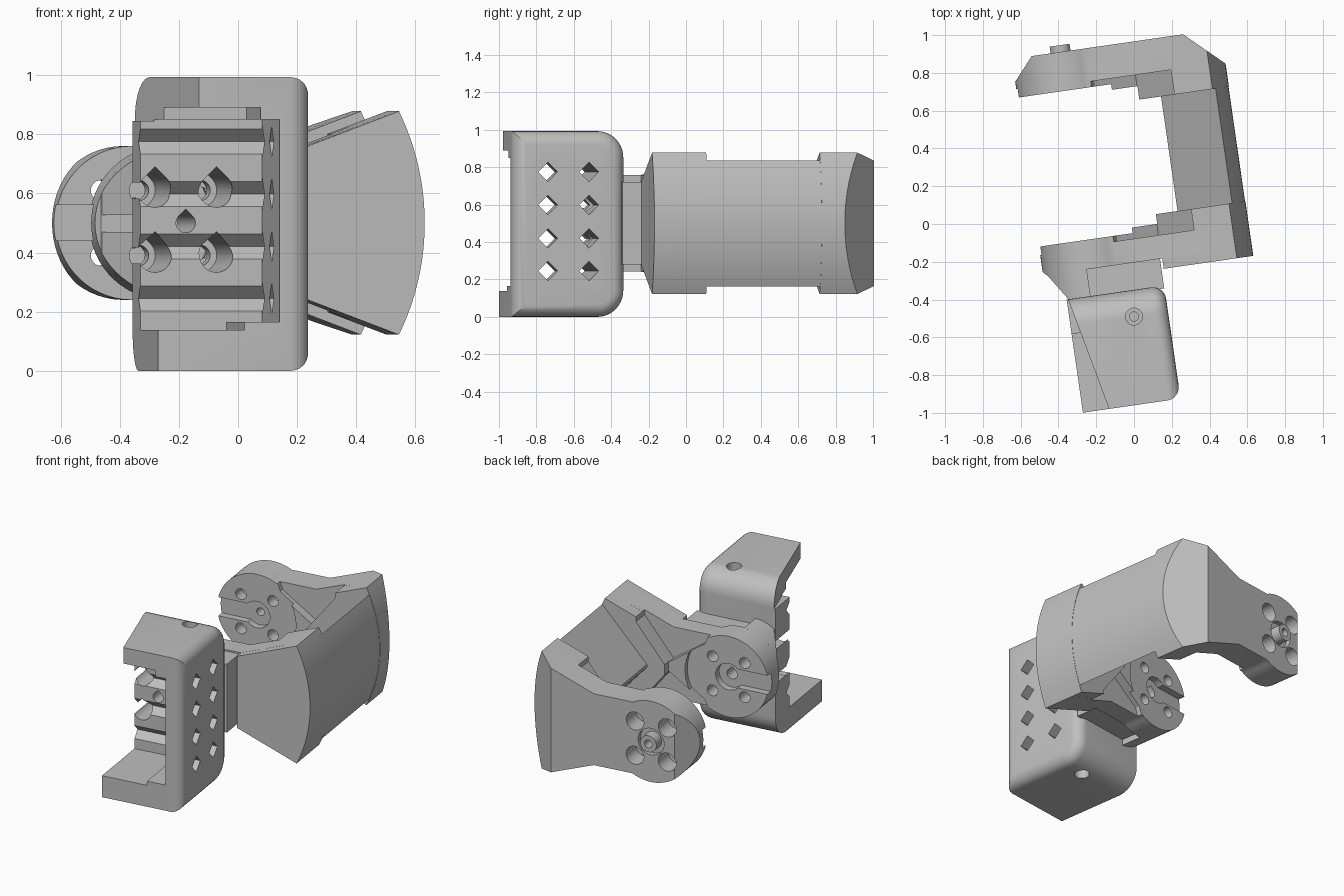
import bpy, bmesh
from math import sin, cos, radians, sqrt

if "Cube" in bpy.data.objects:
    bpy.data.objects.remove(bpy.data.objects["Cube"])

grey = bpy.data.materials.new("mid grey")
grey.use_nodes = True
tone = (0.52, 0.52, 0.52, 1)
grey.diffuse_color = tone
grey.node_tree.nodes["Principled BSDF"].inputs["Base Color"].default_value = tone

TURN = radians(8.2)   # the whole bracket is yawed
HUB = -0.255          # pivot axis of both arms
MID = 0.5             # mid height


def place(p, h, axis):
    return {"u": (h, p[0], p[1]), "v": (p[0], h, p[1]), "z": (p[0], p[1], h)}[axis]


def prism(name, pts, axis, lo, hi):
    """Extrude a closed profile along one axis."""
    bm = bmesh.new()
    a = [bm.verts.new(place(p, lo, axis)) for p in pts]
    b = [bm.verts.new(place(p, hi, axis)) for p in pts]
    bm.faces.new(a)
    bm.faces.new(b)
    for i in range(len(pts)):
        j = (i + 1) % len(pts)
        bm.faces.new((a[i], a[j], b[j], b[i]))
    bmesh.ops.recalc_face_normals(bm, faces=bm.faces)
    mesh = bpy.data.meshes.new(name)
    bm.to_mesh(mesh)
    bm.free()
    mesh.materials.append(grey)
    obj = bpy.data.objects.new(name, mesh)
    bpy.context.collection.objects.link(obj)
    return obj


def rect(x0, x1, y0, y1):
    return [(x0, y0), (x1, y0), (x1, y1), (x0, y1)]


def arc(cx, cy, r, a0, a1, n):
    return [(cx + r * cos(radians(a0 + (a1 - a0) * i / n)),
             cy + r * sin(radians(a0 + (a1 - a0) * i / n))) for i in range(n + 1)]


def circle(cx, cy, r, n=32):
    return arc(cx, cy, r, 0, 360, n)[:-1]


def teardrop(cx, cy, r):
    return arc(cx, cy, r, 135, 405, 24) + [(cx, cy + r * sqrt(2))]


def combine(obj, other, op):
    mod = obj.modifiers.new("bool", "BOOLEAN")
    mod.operation, mod.solver, mod.object = op, "EXACT", other
    bpy.context.view_layer.objects.active = obj
    bpy.ops.object.modifier_apply(modifier=mod.name)
    bpy.data.objects.remove(other)


def cut(obj, *shape):
    combine(obj, prism("cutter", *shape), "DIFFERENCE")


def join(obj, *shape):
    combine(obj, prism("piece", *shape), "UNION")


# Side outlines shared by both arms
rim = arc(HUB, MID, 0.856, -26.2, 26.2, 24)
fan = [(0.122, 0.73), (0.122, 0.27)] + rim
paddle = arc(HUB, MID, 0.26, 62, 298, 40) + [(0.12, 0.27)] + rim + [(0.12, 0.73)]
rib = arc(HUB, MID, 0.27, -56, 56, 20) + [(0.13, 0.73), (0.13, 0.27)]
corners = [(HUB + su * 0.105, MID + sz * 0.11) for su in (-1, 1) for sz in (-1, 1)]


def arm(name, face, outer, lip, fan_outer):
    """Disc, neck and fan; face is the inner side, lip the raised fan side."""
    s = 1 if outer > face else -1
    obj = prism(name, paddle, "v", *sorted((face, outer)))
    join(obj, fan, "v", *sorted((lip, fan_outer)))
    join(obj, rib, "v", *sorted((face - s * 0.03, face + s * 0.02)))
    # triangular scoops above and below the rib, open at the arm's edges
    for m in (-1, 1):
        scoop = [(-0.1, 0.18), (-0.14, 0.28), (0.31, 0.38), (0.31, 0.27), (0.12, 0.03)]
        cut(obj, [(u, MID + m * z) for u, z in scoop], "v",
            *sorted((lip - s * 0.02, face + s * 0.03)))
    # keyed slot running out through the disc edge
    inner = sorted((face - s * 0.01, face + s * 0.045))
    cut(obj, rect(-0.6, HUB, 0.44, 0.56), "v", *inner)
    cut(obj, circle(HUB, MID, 0.085), "v", *inner)
    return obj


# Back arm with chamfered ends, countersunk holes and a pivot boss
back_arm = arm("back_arm", 0.75, 0.957, 0.648, 0.957)
cut(back_arm, [(-0.407, 0.96), (-0.517, 0.833), (-0.7, 0.833), (-0.7, 1.1), (-0.407, 1.1)],
    "z", -0.1, 1.1)
cut(back_arm, [(0.4, 0.957), (0.64, 0.735), (0.8, 0.735), (0.8, 1.1), (0.4, 1.1)], "z", -0.1, 1.1)
for c in corners:
    cut(back_arm, circle(*c, 0.035, 20), "v", 0.7, 1)
    cut(back_arm, circle(*c, 0.058, 24), "v", 0.83, 1)
cut(back_arm, circle(HUB, MID, 0.085), "v", 0.925, 1)
join(back_arm, circle(HUB, MID, 0.053), "v", 0.9, 0.993)
cut(back_arm, circle(HUB, MID, 0.025, 20), "v", 0.7, 1.1)

# Front arm
front_arm = arm("front_arm", -0.047, -0.202, 0.035, -0.257)
cut(front_arm, [(-0.49, -0.21), (-0.53, -0.165), (-0.7, -0.165), (-0.7, -0.21)], "z", -0.1, 1.1)

# Wedge-shaped outer wall between the arms
wall_rim = arc(HUB, MID, 0.854, -23.2, 23.2, 24)
wall = prism("outer_wall", [(0.238, 0.51), (0.238, 0.49)] + wall_rim, "v", 0.025, 0.66)

# Neck joining the front arm to the holder, with a bevelled half-disc gusset
neck = prism("neck", rect(-0.285, 0.11, 0.28, 0.72), "v", -0.36, -0.19)
join(neck, arc(HUB, MID, 0.26, 96, 264, 30), "v", -0.355, -0.195)
cut(neck, [(-0.494, -0.19), (-0.494, -0.202), (-0.403, -0.341), (-0.403, -0.4),
           (-0.7, -0.4), (-0.7, -0.19)], "z", -0.1, 1.1)
cut(neck, rect(-0.6, -0.36, 0.47, 0.527), "v", -0.4, -0.2)

# Holder body with large back rounds, then softer edges around its outer side
holder = prism("holder", rect(-0.41, 0.112, -0.95, -0.345), "z", 0, 0.993)
bm = bmesh.new()
bm.from_mesh(holder.data)
back = [e for e in bm.edges if all(v.co.y > -0.35 for v in e.verts)
        and abs(e.verts[0].co.z - e.verts[1].co.z) < 0.01]
bmesh.ops.bevel(bm, geom=back, offset=0.14, segments=10, profile=0.5, affect="EDGES")
side = [e for e in bm.edges if all(v.co.x > 0.1 for v in e.verts)]
bmesh.ops.bevel(bm, geom=side, offset=0.07, segments=6, profile=0.5, affect="EDGES")
bm.to_mesh(holder.data)
bm.free()

# Open cavity, ledges and the slanted upper plate
cut(holder, rect(-0.6, 0.005, -1.1, -0.53), "z", 0.165, 0.85)
cut(holder, rect(-0.6, -0.115, -1.1, -0.53), "z", 0.138, 0.3)
cut(holder, rect(-0.38, -0.06, -1.1, -0.62), "z", 0.8, 0.89)
cut(holder, [(-0.403, -0.34), (-0.268, -0.96), (-0.6, -0.96), (-0.6, -0.34)], "z", 0.845, 1.1)

# Diamond channels running across the holder
for v in (-0.762, -0.54):
    for z in (0.245, 0.42, 0.598, 0.775):
        r = 0.052
        cut(holder, [(v - r, z), (v, z - r), (v + r, z), (v, z + r)], "u", -0.6, 0.3)

# Counterbored cable holes in the top and bottom plates
for radius, depth in ((0.045, 0.08), (0.024, 0.12)):
    hole = circle(-0.07, -0.485, radius, 24)
    cut(holder, hole, "z", 0.993 - depth, 1.1)
    cut(holder, hole, "z", -0.1, depth)

# Screw holes running from the cavity to the front disc
for obj in (holder, neck, front_arm):
    for c in corners:
        cut(obj, circle(*c, 0.035, 20), "v", -0.7, 0)
        cut(obj, teardrop(*c, 0.057), "v", -0.7, -0.14)
    cut(obj, teardrop(HUB, MID, 0.033), "v", -0.7, 0)

# Finish: yaw and smooth shading with crisp edges
for obj in (back_arm, front_arm, wall, neck, holder):
    obj.rotation_euler.z = TURN
    bpy.ops.object.select_all(action="DESELECT")
    obj.select_set(True)
    bpy.context.view_layer.objects.active = obj
    bpy.ops.object.shade_smooth_by_angle(angle=radians(30))
